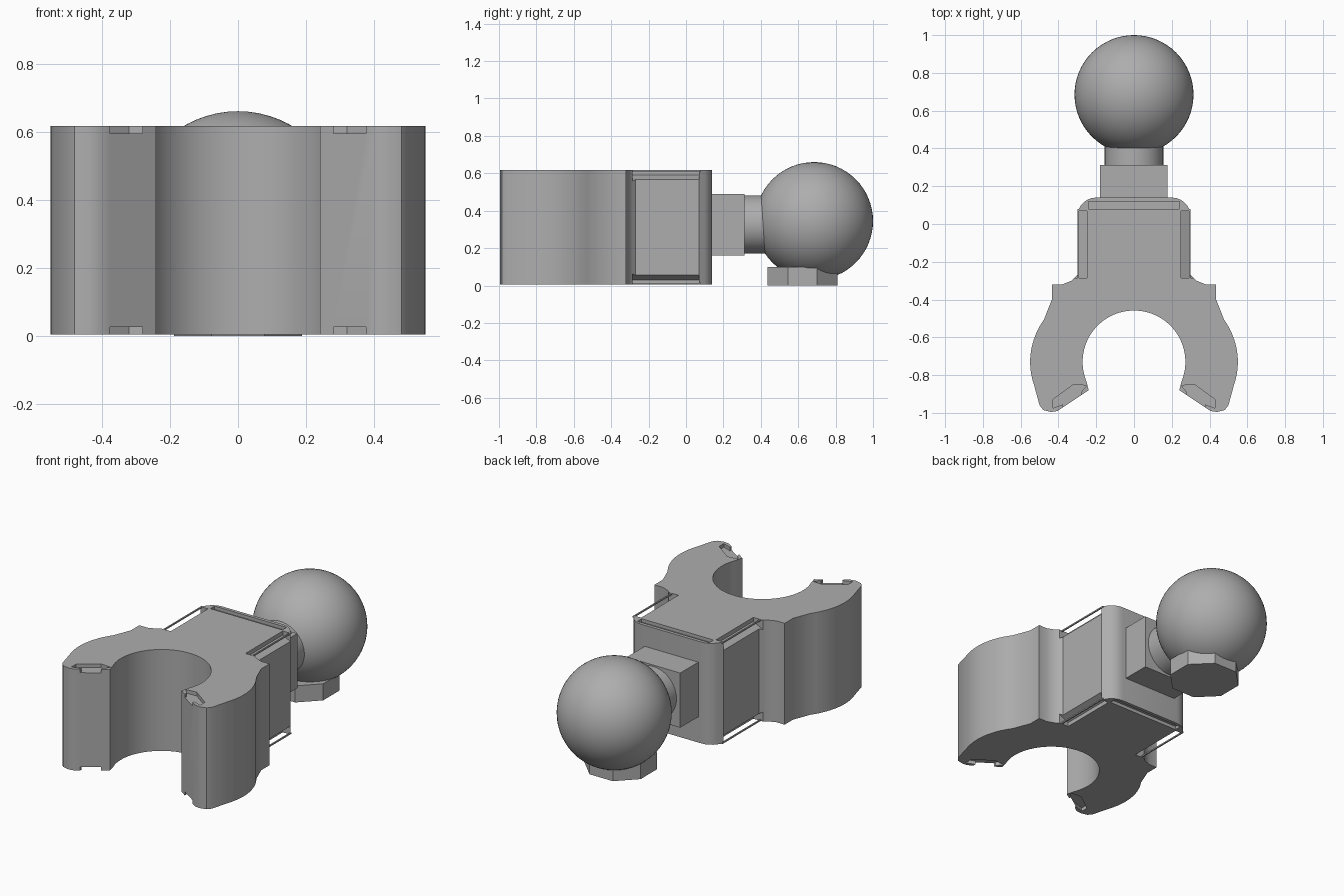
import bpy, bmesh, math
from mathutils import Matrix, Vector

if "Cube" in bpy.data.objects:
    bpy.data.objects.remove(bpy.data.objects["Cube"])

GREY = (0.42, 0.42, 0.42, 1)
grey = bpy.data.materials.new("matte grey")
grey.use_nodes = True
grey.diffuse_color = GREY
grey.node_tree.nodes["Principled BSDF"].inputs["Base Color"].default_value = GREY

BOTTOM, TOP = 0.005, 0.617
MID = (BOTTOM + TOP) / 2


def finish(name, bm):
    bmesh.ops.recalc_face_normals(bm, faces=bm.faces)
    mesh = bpy.data.meshes.new(name)
    bm.to_mesh(mesh)
    bm.free()
    mesh.materials.append(grey)
    ob = bpy.data.objects.new(name, mesh)
    bpy.context.collection.objects.link(ob)
    return ob


def smooth(ob, degrees=30):
    bpy.ops.object.select_all(action="DESELECT")
    ob.select_set(True)
    bpy.context.view_layer.objects.active = ob
    bpy.ops.object.shade_smooth_by_angle(angle=math.radians(degrees))


def prism(bm, points, direction):
    """Extrude a closed loop of 3D points along a direction."""
    face = bm.faces.new([bm.verts.new(p) for p in points])
    new = bmesh.ops.extrude_face_region(bm, geom=[face])["geom"]
    verts = [g for g in new if isinstance(g, bmesh.types.BMVert)]
    bmesh.ops.translate(bm, vec=direction, verts=verts)


def box(bm, low, high):
    (x0, y0, z0), (x1, y1, z1) = low, high
    prism(bm, [(x0, y0, z0), (x1, y0, z0), (x1, y1, z0), (x0, y1, z0)], (0, 0, z1 - z0))


def arc(cx, cy, rx, ry, start, end, steps):
    angles = [math.radians(start + (end - start) * i / steps) for i in range(steps + 1)]
    return [(cx + rx * math.cos(a), cy + ry * math.sin(a)) for a in angles]


# Clip and block: half outline, mirrored and extruded upwards
half = [(0.20, 0.14)]
half += arc(0.20, 0.04, 0.10, 0.10, 75, 25, 4)
half += [(0.30, 0.07), (0.30, -0.27), (0.33, -0.30), (0.38, -0.32), (0.435, -0.32), (0.435, -0.40)]
half += arc(0, -0.73, 0.55, 0.45, 30, -16, 12)
half += [(0.50, -0.96), (0.48, -0.985), (0.44, -0.995), (0.405, -0.99), (0.24, -0.88)]
half += arc(0, -0.73, 0.272, 0.272, -22, 84, 24)
outline = half + [(0, -0.458)] + [(-x, y) for x, y in reversed(half)]
bm = bmesh.new()
prism(bm, [(x, y, BOTTOM) for x, y in outline], (0, 0, TOP - BOTTOM))
clip = finish("clip_body", bm)

# Recesses: tip pockets, side grooves and back grooves, top and bottom
pocket = [(0.25, -0.855), (0.32, -0.85), (0.43, -0.93), (0.43, -0.975),
          (0.375, -0.955), (0.375, -1.02), (0.28, -0.96), (0.28, -0.89)]
bm = bmesh.new()
for up in (1, -1):
    surface = TOP if up > 0 else BOTTOM
    for side in (1, -1):
        prism(bm, [(side * x, y, surface - up * 0.022) for x, y in pocket], (0, 0, up * 0.06))
        groove = [(0.25, 0.04), (0.25, -0.025), (0.30, -0.05), (0.34, -0.07), (0.34, 0.04)]
        prism(bm, [(side * x, -0.285, surface + up * d) for x, d in groove], (0, 0.355, 0))
    z0, z1 = sorted((surface - up * 0.02, surface + up * 0.04))
    box(bm, (-0.24, 0.08, z0), (0.24, 0.12, z1))
cutter = finish("recess_cutter", bm)
cutter.hide_render = True
cutter.hide_set(True)
cut = clip.modifiers.new("recesses", "BOOLEAN")
cut.object = cutter
cut.solver = "EXACT"
bpy.context.view_layer.objects.active = clip
bpy.ops.object.modifier_apply(modifier=cut.name)
bpy.data.objects.remove(cutter)
smooth(clip)

# Thin rails along the outer edges of the side grooves
bm = bmesh.new()
for side in (1, -1):
    for z in (BOTTOM, TOP - 0.008):
        x0, x1 = sorted((side * 0.292, side * 0.30))
        box(bm, (x0, -0.29, z), (x1, 0.08, z + 0.008))
finish("edge_rails", bm)

# Square shank behind the block
bm = bmesh.new()
box(bm, (-0.18, 0.12, 0.16), (0.178, 0.312, 0.49))
finish("shank", bm)

# Round neck
bm = bmesh.new()
bmesh.ops.create_cone(bm, cap_ends=True, segments=48, radius1=0.155, radius2=0.155, depth=0.16,
                      matrix=Matrix.Translation((0, 0.38, 0.327)) @ Matrix.Rotation(math.pi / 2, 4, "X"))
smooth(finish("neck", bm))

# Ball
bm = bmesh.new()
bmesh.ops.create_uvsphere(bm, u_segments=64, v_segments=32, radius=0.315,
                          matrix=Matrix.Translation((0, 0.685, 0.345)))
smooth(finish("ball", bm))

# Eight-sided foot, its rear edge slightly lower
bm = bmesh.new()
bmesh.ops.create_cone(bm, cap_ends=True, segments=8, radius1=0.203, radius2=0.203, depth=0.1,
                      matrix=Matrix.Translation((0, 0.622, 0.05)) @ Matrix.Rotation(math.pi / 8, 4, "Z"))
for v in bm.verts:
    if v.co.z > 0.05 and v.co.y > 0.75:
        v.co.z = 0.07
finish("foot", bm)
